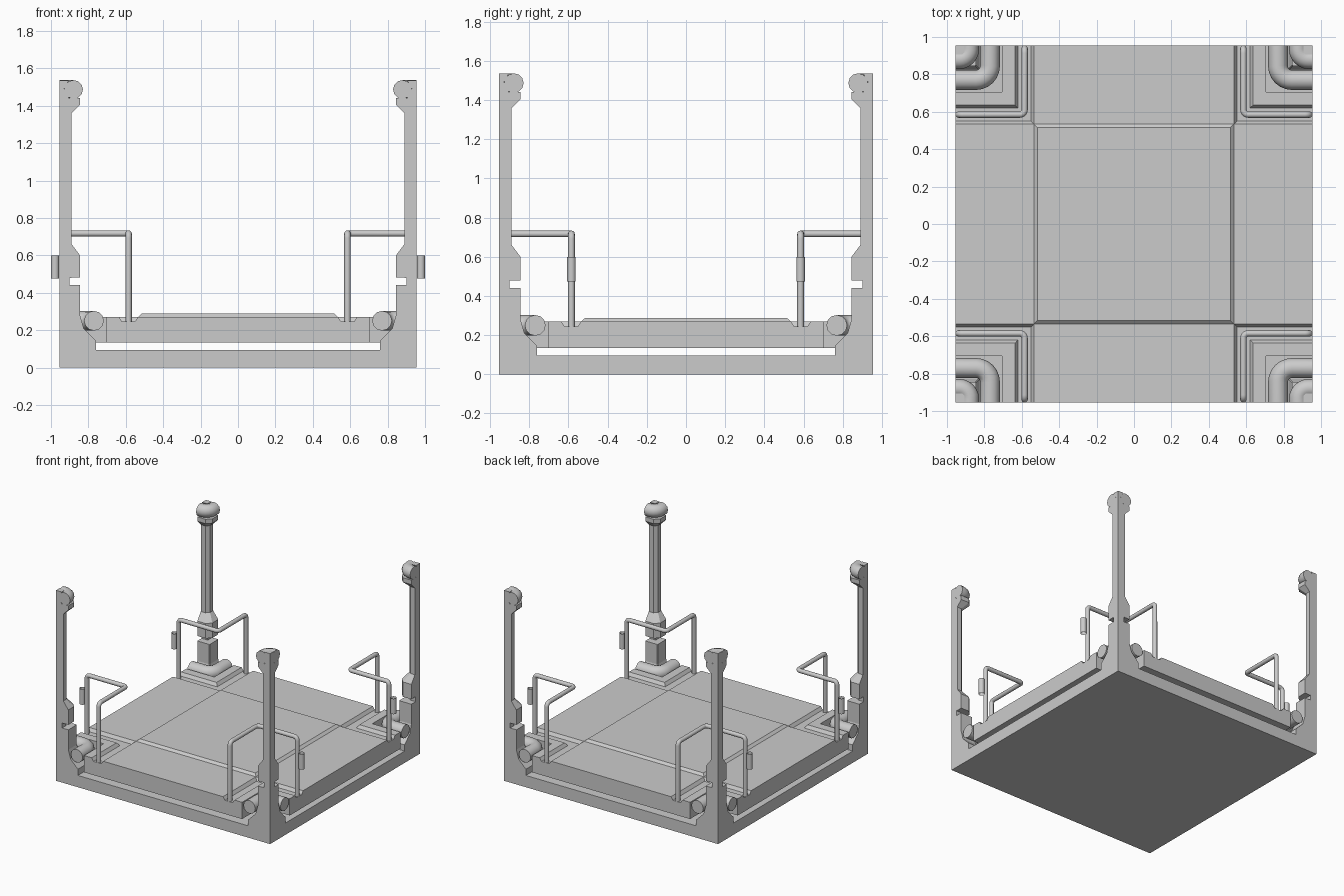
import bpy, bmesh, math
from mathutils import Vector

if "Cube" in bpy.data.objects:
    bpy.data.objects.remove(bpy.data.objects["Cube"])

E = 0.955  # half size of the tile


def finish(name, bm, mirror=True, smooth=False):
    bmesh.ops.remove_doubles(bm, verts=bm.verts, dist=1e-5)
    bmesh.ops.recalc_face_normals(bm, faces=bm.faces)
    me = bpy.data.meshes.new(name)
    bm.to_mesh(me)
    bm.free()
    ob = bpy.data.objects.new(name, me)
    bpy.context.collection.objects.link(ob)
    setup(ob, mirror, smooth)
    return ob


def setup(ob, mirror, smooth):
    # all corner parts are made at (+x, +y) and mirrored to four corners
    bpy.ops.object.select_all(action='DESELECT')
    bpy.context.view_layer.objects.active = ob
    ob.select_set(True)
    if smooth:
        bpy.ops.object.shade_smooth_by_angle(angle=math.radians(40))
    if mirror:
        m = ob.modifiers.new("mirror", 'MIRROR')
        m.use_axis = (True, True, False)
        m.use_mirror_merge = False


def face(bm, pts):
    return bm.faces.new([bm.verts.new(p) for p in pts])


def rounded(pts, radius, steps=6):
    """Polyline with its inner corners rounded."""
    pts = [Vector(p) for p in pts]
    out = [pts[0]]
    for a, b, c in zip(pts, pts[1:], pts[2:]):
        u, v = (a - b).normalized(), (c - b).normalized()
        centre = b + (u + v) * radius
        for i in range(steps + 1):
            t = i / steps * math.pi / 2
            out.append(centre - v * radius * math.cos(t) - u * radius * math.sin(t))
    return out + [pts[-1]]


def tube(name, pts, r):
    cu = bpy.data.curves.new(name, 'CURVE')
    cu.dimensions = '3D'
    cu.bevel_depth = r
    cu.bevel_resolution = 4
    cu.use_fill_caps = True
    sp = cu.splines.new('POLY')
    sp.points.add(len(pts) - 1)
    for p, co in zip(sp.points, pts):
        p.co = (*co, 1)
    ob = bpy.data.objects.new(name, cu)
    bpy.context.collection.objects.link(ob)
    bpy.ops.object.select_all(action='DESELECT')
    bpy.context.view_layer.objects.active = ob
    ob.select_set(True)
    bpy.ops.object.convert(target='MESH')
    setup(bpy.context.view_layer.objects.active, True, True)


# base slab
bm = bmesh.new()
bmesh.ops.create_cube(bm, size=1)
for v in bm.verts:
    v.co = (v.co.x * 2 * E, v.co.y * 2 * E, (v.co.z + 0.5) * 0.095)
finish("base_slab", bm, mirror=False)

# corner post: quarter column as (height, half width, chamfer)
profile = [(0.095, 0.195, 0.005), (0.145, 0.195, 0.005), (0.21, 0.13, 0.005),
           (0.28, 0.11, 0.005), (0.44, 0.11, 0.005), (0.44, 0.055, 0.005),
           (0.48, 0.055, 0.005), (0.48, 0.11, 0.035), (0.60, 0.11, 0.035),
           (0.66, 0.065, 0.025), (1.36, 0.065, 0.025), (1.405, 0.11, 0.035),
           (1.44, 0.11, 0.035), (1.44, 0.05, 0.015), (1.49, 0.025, 0.01),
           (1.535, 0.05, 0.015)]
bm = bmesh.new()
rings = []
for z, w, c in profile:
    loc = [(0, 0), (w, 0), (w, w - c), (w - c, w), (0, w)]
    rings.append([bm.verts.new((E - x, E - y, z + len(rings) * 2e-5)) for x, y in loc])
for a, b in zip(rings, rings[1:]):
    for i in range(5):
        j = (i + 1) % 5
        bm.faces.new((a[i], a[j], b[j], b[i]))
bm.faces.new(rings[0])
bm.faces.new(rings[-1])
finish("corner_post", bm)


# rounded rings round the foot and the head of each post
def post_ring(name, w, z, r, bend):
    tube(name, rounded([(E - w, E, z), (E - w, E - w, z), (E, E - w, z)], bend), r)


post_ring("foot_ring", 0.185, 0.25, 0.053, 0.075)
post_ring("head_ring", 0.076, 1.487, 0.05, 0.055)

# floor border with rail channel, swept in an L round each corner
prof = [(0.42, 0.135), (0.25, 0.135), (0.25, 0.27), (0.318, 0.27),
        (0.335, 0.245), (0.403, 0.245), (0.42, 0.27)]
bm = bmesh.new()
for (d0, z0), (d1, z1) in zip(prof, prof[1:]):
    face(bm, [(E - d0, E, z0), (E - d0, E - d0, z0), (E - d1, E - d1, z1), (E - d1, E, z1)])
    face(bm, [(E, E - d0, z0), (E - d0, E - d0, z0), (E - d1, E - d1, z1), (E, E - d1, z1)])
face(bm, [(E - d, E, z) for d, z in prof])
face(bm, [(E, E - d, z) for d, z in prof])
finish("floor_border", bm)

# cross shaped floor arms
C = E - 0.42
bm = bmesh.new()
for k in range(4):
    c, s = [(1, 0), (0, 1), (-1, 0), (0, -1)][k]

    def rot(x, y, z):
        return (c * x - s * y, s * x + c * y, z)
    face(bm, [rot(C, -C, 0.27), rot(E, -C, 0.27), rot(E, C, 0.27), rot(C, C, 0.27)])
    face(bm, [rot(C, -C, 0.135), rot(C, C, 0.135), rot(E, C, 0.135), rot(E, -C, 0.135)])
    face(bm, [rot(E, -C, 0.135), rot(E, C, 0.135), rot(E, C, 0.27), rot(E, -C, 0.27)])
    # sloped rim of the raised centre
    face(bm, [rot(C, -C, 0.27), rot(C, C, 0.27), rot(0.515, 0.515, 0.288), rot(0.515, -0.515, 0.288)])
for w, z in ((0.515, 0.288), (C, 0.135)):
    face(bm, [(-w, -w, z), (w, -w, z), (w, w, z), (-w, w, z)])
finish("floor_plate", bm, mirror=False)

# guard rail bent round each corner
R, O = 0.585, 0.938
tube("guard_rail", rounded([(R, O, 0.235), (R, O, 0.717), (R, R, 0.717),
                            (O, R, 0.717), (O, R, 0.235)], 0.025), 0.017)

# open sleeve on the side leg of each rail
bm = bmesh.new()
n = 20
for i in range(n):
    a, b = 2 * math.pi * i / n, 2 * math.pi * (i + 1) / n
    p, q = [(0.978 + 0.022 * math.cos(t), R + 0.022 * math.sin(t)) for t in (a, b)]
    face(bm, [(*p, 0.475), (*q, 0.475), (*q, 0.60), (*p, 0.60)])
finish("rail_sleeve", bm, smooth=True)
